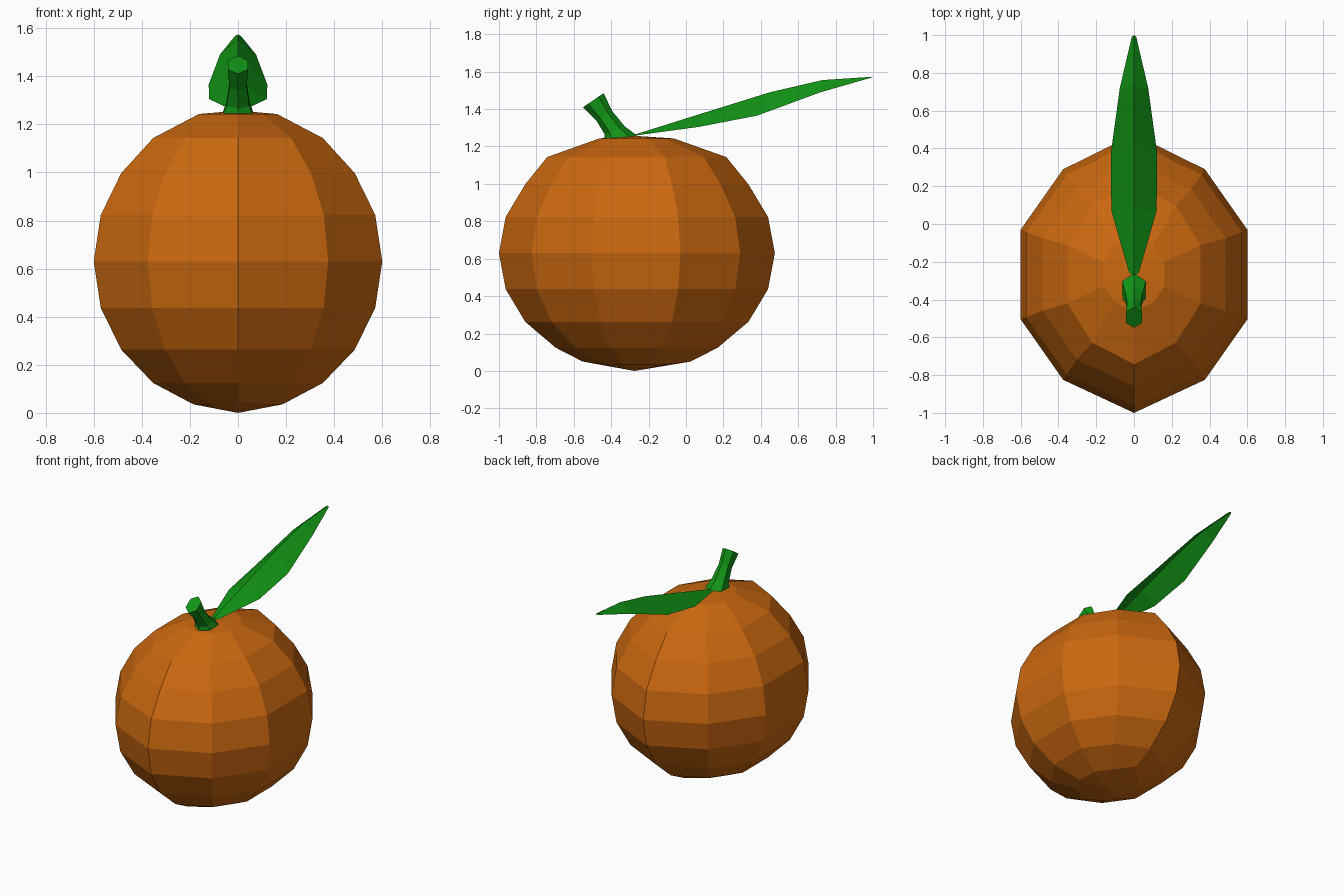
import bpy, bmesh
from math import sin, cos, pi

if "Cube" in bpy.data.objects:
    bpy.data.objects.remove(bpy.data.objects["Cube"])


def material(name, color):
    m = bpy.data.materials.new(name)
    m.diffuse_color = (*color, 1)
    m.use_nodes = True
    m.node_tree.nodes["Principled BSDF"].inputs["Base Color"].default_value = m.diffuse_color
    return m


def finish(name, bm, mat):
    bmesh.ops.recalc_face_normals(bm, faces=bm.faces)
    me = bpy.data.meshes.new(name)
    bm.to_mesh(me)
    bm.free()
    me.materials.append(mat)
    ob = bpy.data.objects.new(name, me)
    bpy.context.collection.objects.link(ob)
    return ob


def bridge(bm, a, b):
    n = len(a)
    for i in range(n):
        j = (i + 1) % n
        bm.faces.new((a[i], a[j], b[j], b[i]))


orange = material("orange_skin", (0.6, 0.14, 0.005))
green = material("leaf_green", (0.006, 0.3, 0.008))

# Fruit body: ten-sided rounded outline, shrunk ring by ring towards the poles
CY = -0.265
half = [(0, -0.735), (0.375, -0.56), (0.6, -0.24), (0.6, 0.235), (0.375, 0.555), (0, 0.74)]
outline = half + [(-x, y) for x, y in half[-2:0:-1]]
bm = bmesh.new()
rings = []
for k in range(1, 10):
    t = pi * k / 10
    z, sx, sy = 0.63 - 0.625 * cos(t), sin(t), sin(t)
    if k == 8:                       # fuller shoulder
        z, sy = 1.143, 0.65
    if k == 9:                       # flattened crown
        z, sx, sy = 1.243, 0.27, 0.27
    rings.append([bm.verts.new((x * sx, CY + y * sy, z)) for x, y in outline])
for v in (rings[0][0], rings[0][5]):     # soft keel below
    v.co.y += 0.06 if v.co.y > CY else -0.06
    v.co.z = 0.05
for a, b in zip(rings, rings[1:]):
    bridge(bm, a, b)
for ring, z in ((rings[0], 0.0), (rings[-1], 1.257)):
    pole = bm.verts.new((0, CY - 0.01, z))
    for i in range(10):
        bm.faces.new((ring[i], ring[(i + 1) % 10], pole))
finish("fruit_body", bm, orange)

# Stem: six-sided bent tube; each section = front (y, z), back (y, z), half width
sections = [((-0.44, 1.225), (-0.25, 1.25), 0.065),
            ((-0.435, 1.265), (-0.33, 1.31), 0.047),
            ((-0.48, 1.34), (-0.395, 1.39), 0.036),
            ((-0.55, 1.41), (-0.44, 1.485), 0.042)]
bm = bmesh.new()
prev = None
for (y0, z0), (y1, z1), w in sections:
    ring = []
    for i in range(6):
        a = pi * i / 3
        s = (1 - cos(a)) / 2
        ring.append(bm.verts.new((w * sin(a) / sin(pi / 3), y0 + (y1 - y0) * s, z0 + (z1 - z0) * s)))
    if prev:
        bridge(bm, prev, ring)
    else:
        bm.faces.new(ring)
    prev = ring
bm.faces.new(prev)
finish("stem", bm, green)

# Leaf: sheet folded along a raised midrib; rows = half width, edge (y, z), rib (y, z)
rows = [(0.025, (-0.26, 1.26), (-0.27, 1.265)),
        (0.12, (0.07, 1.305), (0.08, 1.375)),
        (0.122, (0.38, 1.365), (0.45, 1.49)),
        (0.075, (0.72, 1.49), (0.73, 1.555)),
        (0.012, (0.99, 1.568), (1.0, 1.573))]
bm = bmesh.new()
prev = None
for w, e, r in rows:
    row = [bm.verts.new(p) for p in ((-w, *e), (0, *r), (w, *e))]
    if prev:
        for i in range(2):
            bm.faces.new((prev[i], prev[i + 1], row[i + 1], row[i]))
    prev = row
leaf = finish("leaf", bm, green)
if leaf.data.polygons[0].normal.z < 0:
    leaf.data.flip_normals()
